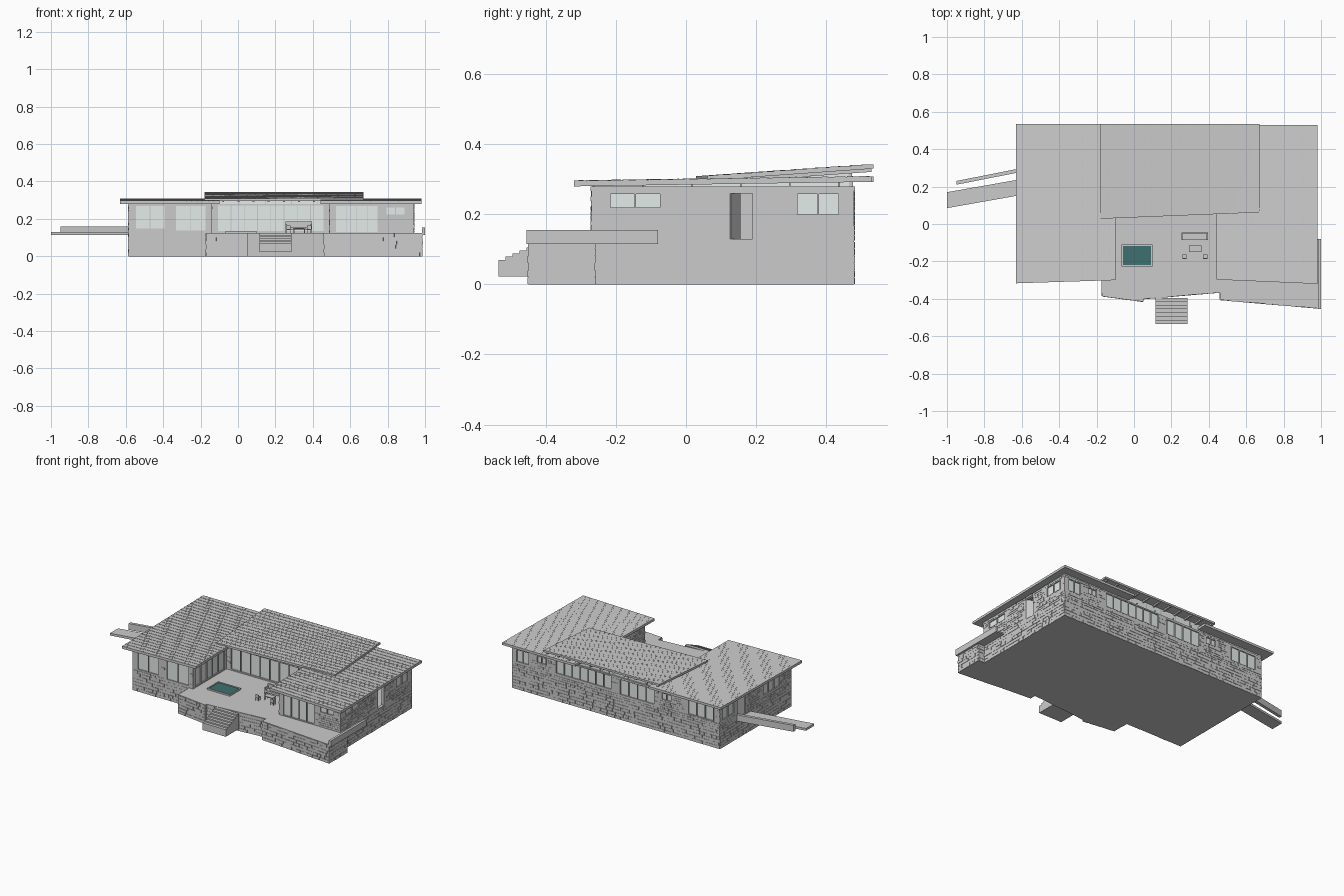
import bpy, bmesh, random
from mathutils import Vector as V

if "Cube" in bpy.data.objects:
    bpy.data.objects.remove(bpy.data.objects["Cube"])
random.seed(4)


def material(name, col):
    m = bpy.data.materials.new(name)
    m.diffuse_color = col
    m.use_nodes = True
    m.node_tree.nodes["Principled BSDF"].inputs["Base Color"].default_value = m.diffuse_color
    return m


GLASS = material("pale_glass", (0.78, 0.84, 0.82, 1))
WATER = material("pool_water", (0.05, 0.16, 0.16, 1))


def finish(name, bm, mat=None):
    bmesh.ops.recalc_face_normals(bm, faces=bm.faces)
    me = bpy.data.meshes.new(name)
    bm.to_mesh(me)
    bm.free()
    ob = bpy.data.objects.new(name, me)
    bpy.context.collection.objects.link(ob)
    if mat:
        me.materials.append(mat)
    return ob


def loft(bm, bottom, top):
    """Closed solid between two matching loops."""
    a = [bm.verts.new(p) for p in bottom]
    b = [bm.verts.new(p) for p in top]
    bm.faces.new(a[::-1])
    bm.faces.new(b)
    for i in range(len(a)):
        j = (i + 1) % len(a)
        bm.faces.new((a[i], a[j], b[j], b[i]))


def prism(bm, pts, z0, z1):
    loft(bm, [(x, y, z0) for x, y in pts], [(x, y, z1) for x, y in pts])


def box(bm, x0, x1, y0, y1, z0, z1):
    prism(bm, [(x0, y0), (x1, y0), (x1, y1), (x0, y1)], z0, z1)


def along(bm, p, q, s0, s1, o0, o1, z0, z1):
    """Box on the line p-q: s runs along it, o points outward."""
    p, q = V(p), V(q)
    d = (q - p).normalized()
    n = V((d.y, -d.x))
    prism(bm, [p + d * s + n * o for s, o in ((s0, o0), (s0, o1), (s1, o1), (s1, o0))], z0, z1)


def stones(bm, p, q, z0, z1, row, holes=()):
    """Thin random courses of stone facing."""
    length = (V(q) - V(p)).length
    count = max(1, round((z1 - z0) / row))
    h = (z1 - z0) / count
    for r in range(count):
        s, za = 0, z0 + r * h
        while s < length:
            e = min(length, s + random.uniform(0.025, 0.07))
            hit = any(s < b and e > a and za < d and za + h > c for a, b, c, d in holes)
            if not hit and e - s > 0.006:
                along(bm, p, q, s + 0.001, e - 0.001, -0.001, random.uniform(0.0005, 0.003), za + 0.0008, za + h - 0.0008)
            s = e


walls, cladding, frames, glass = (bmesh.new() for _ in range(4))


def wall(p, q, openings, top=0.28, base=0.125, t=0.02):
    """Wall with real openings (from, to, sill, head, panes) in grid numbers."""
    ax = 0 if p[1] == q[1] else 1
    holes = []
    for a, b, z0, z1, n in openings:
        s0, s1 = sorted((abs(a - p[ax]), abs(b - p[ax])))
        holes.append((s0, s1, z0, z1, n))
    holes.sort()
    length, s = (V(q) - V(p)).length, 0
    for s0, s1, z0, z1, n in holes:
        along(walls, p, q, s, s0, -t, 0, base, top)
        if z0 > base:
            along(walls, p, q, s0, s1, -t, 0, base, z0)
        if z1 < top:
            along(walls, p, q, s0, s1, -t, 0, z1, top)
        s = s1
        if n:
            along(glass, p, q, s0, s1, -0.009, -0.006, z0, z1)
            for i in range(n + 1):
                c = s0 + 0.002 + (s1 - s0 - 0.004) * i / n
                along(frames, p, q, c - 0.002, c + 0.002, -0.012, 0.001, z0, z1)
            for z in (z0, z1 - 0.004):
                along(frames, p, q, s0, s1, -0.012, 0.001, z, z + 0.004)
    along(walls, p, q, s, length, -t, 0, base, top)
    stones(cladding, p, q, base, top, 0.0145, [h[:4] for h in holes])


# podium and terrace
plan = [(-.585, -.27), (-.17, -.27), (-.17, -.385), (.05, -.415), (.05, -.4), (.46, -.365),
        (.46, -.405), (.985, -.45), (.985, -.26), (.94, -.26), (.94, .48), (-.585, .48)]
bm = bmesh.new()
prism(bm, plan, 0, 0.125)
finish("podium", bm)
bm = bmesh.new()
for i in range(len(plan)):
    stones(bm, plan[i], plan[(i + 1) % len(plan)], 0, 0.122, 0.02)
finish("podium_stones", bm)
bm = bmesh.new()
box(bm, .984, 1, -.455, -.08, .115, .155)
box(bm, .94, .985, -.26, -.08, .115, .125)
finish("terrace_parapet", bm)

# outer walls
SW, SE, NE, NW = (-.585, -.27), (.94, -.27), (.94, .48), (-.585, .48)
wall(SW, (-.14, -.27), [(-.55, -.39, .145, .272, 2), (-.335, -.17, .135, .272, 2)])
wall((.49, -.27), SE, [(.52, .75, .127, .272, 4), (.79, .895, .22, .265, 2)])
wall(SE, NE, [(-.22, -.07, .215, .262, 2), (.125, .19, .13, .26, 0), (.315, .44, .195, .262, 2)])
wall(NE, NW, [(.91, .815, .18, .265, 2), (.76, .69, .215, .262, 2), (.62, .21, .18, .275, 7),
              (.15, -.105, .165, .27, 4), (-.155, -.23, .215, .262, 2), (-.35, -.54, .17, .268, 3)])
wall(NW, SW, [(.46, .33, .18, .265, 2), (.30, .21, .13, .262, 1), (.03, -.15, .18, .265, 3)])
# courtyard walls
wall((-.14, -.27), (-.14, .08), [(-.25, .06, .13, .272, 5)])
wall((-.14, .08), (.49, .08), [(-.11, .46, .13, .275, 8)])
wall((.49, .08), (.49, -.27), [(.05, -.08, .13, .272, 2)])

# clerestory glass band under the eaves
loop = [SW, (-.14, -.27), (-.14, .08), (.49, .08), (.49, -.27), SE, NE, NW]
for i, p in enumerate(loop):
    q = loop[(i + 1) % len(loop)]
    n = (V(q) - V(p)).length
    along(glass, p, q, 0.008, n - 0.008, -0.012, -0.008, .28, .296)
    for k in range(int(n / 0.14) + 1):
        along(frames, p, q, .004 + k * .14, .009 + k * .14, -0.015, -0.003, .28, .296)
box(glass, -.15, .64, .467, .471, .28, .329)
for k in range(8):
    box(frames, -.152 + k * .1127, -.147 + k * .1127, .464, .474, .28, .329)
for x in (-.15, .637):
    loft(glass, [(x, .06, .295), (x + .003, .06, .295), (x + .003, .47, .295), (x, .47, .295)],
         [(x, .06, .298), (x + .003, .06, .298), (x + .003, .47, .326), (x, .47, .326)])
finish("house_walls", walls)
finish("wall_stones", cladding)
finish("window_frames", frames)
finish("window_glass", glass, GLASS)


def low(y):
    return .295 + (y + .32) * .0152


def high(y):
    return .307 + (y - .03) * .0705


def roof(name, x0, x1, front0, front1, back, top, thick):
    """Sloped slab covered with lapped tile courses."""
    bm = bmesh.new()
    pts = [(x0, front0), (x1, front1), (x1, back), (x0, back)]
    loft(bm, [(x, y, top(y) - thick) for x, y in pts], [(x, y, top(y)) for x, y in pts])
    finish(name, bm)
    bm = bmesh.new()
    rows = round((back - front0) / 0.034)
    cols = round((x1 - x0) / 0.03)

    def point(u, v, lift):
        y = (front0 + (front1 - front0) * u) * (1 - v) + back * v
        return (x0 + (x1 - x0) * u, y, top(y) + lift)
    for r in range(rows):
        va, vb = r / rows, (r + 1) / rows
        for c in range(-1, cols):
            ua = max(0, (c + (r % 2) * .5) / cols)
            ub = min(1, (c + 1 + (r % 2) * .5) / cols) - .0012
            if ub - ua < .003:
                continue
            corners = ((ua, va), (ub, va), (ub, vb), (ua, vb))
            loft(bm, [point(u, v, -.001) for u, v in corners],
                 [point(u, v, .0022 if v == va else .0004) for u, v in corners])
    finish(name + "_tiles", bm)


# roofs
roof("left_wing_roof", -.63, -.10, -.317, -.30, .535, low, .015)
roof("right_wing_roof", .44, .98, -.297, -.32, .53, low, .015)
roof("raised_centre_roof", -.18, .67, .028, .062, .535, high, .012)
bm = bmesh.new()
for i in range(11):
    x = -.165 + i * .081
    pts = [(x, .07), (x + .01, .07), (x + .01, .53), (x, .53)]
    loft(bm, [(a, y, high(y) - .021) for a, y in pts], [(a, y, high(y) - .011) for a, y in pts])
finish("roof_rafters", bm)

# entrance walkway and its side wall
bm = bmesh.new()
prism(bm, [(-1, .085), (-.58, .159), (-.58, .244), (-1, .17)], .115, .13)
finish("entrance_walkway", bm)
bm = bmesh.new()
prism(bm, [(-.95, .21), (-.58, .283), (-.58, .303), (-.95, .23)], .118, .16)
finish("walkway_wall", bm)
bm = bmesh.new()
prism(bm, [(.935, .125), (.94, .128), (.90, .155), (.895, .151)], .13, .26)
finish("open_side_door", bm)

# front steps
bm = bmesh.new()
for i in range(7):
    box(bm, .115, .285, -.535 + i * .02, -.515 + i * .02, .023, .07 + i * .009)
finish("front_steps", bm)

# pool
bm = bmesh.new()
for r in ((-.068, .1, -.228, -.22), (-.068, .1, -.118, -.11), (-.068, -.06, -.22, -.118), (.092, .1, -.22, -.118)):
    box(bm, *r, .125, .135)
finish("pool_rim", bm)
bm = bmesh.new()
box(bm, -.06, .092, -.22, -.118, .125, .131)
finish("pool_water", bm, WATER)

# terrace furniture
bm = bmesh.new()
box(bm, .255, .395, -.085, -.048, .14, .155)
box(bm, .255, .395, -.054, -.045, .14, .185)
for x in (.255, .387):
    box(bm, x, x + .008, -.085, -.05, .125, .172)
finish("sofa", bm)
bm = bmesh.new()
box(bm, .295, .36, -.15, -.115, .147, .152)
for x in (.298, .353):
    for y in (-.148, -.121):
        box(bm, x, x + .004, y, y + .004, .125, .147)
finish("coffee_table", bm)
for name, x in (("left_stool", .27), ("right_stool", .38)):
    bm = bmesh.new()
    box(bm, x - .012, x + .012, -.187, -.163, .143, .149)
    box(bm, x - .012, x + .012, -.187, -.183, .149, .165)
    for dx in (-.011, .008):
        for y in (-.186, -.167):
            box(bm, x + dx, x + dx + .003, y, y + .003, .125, .143)
    finish(name, bm)
